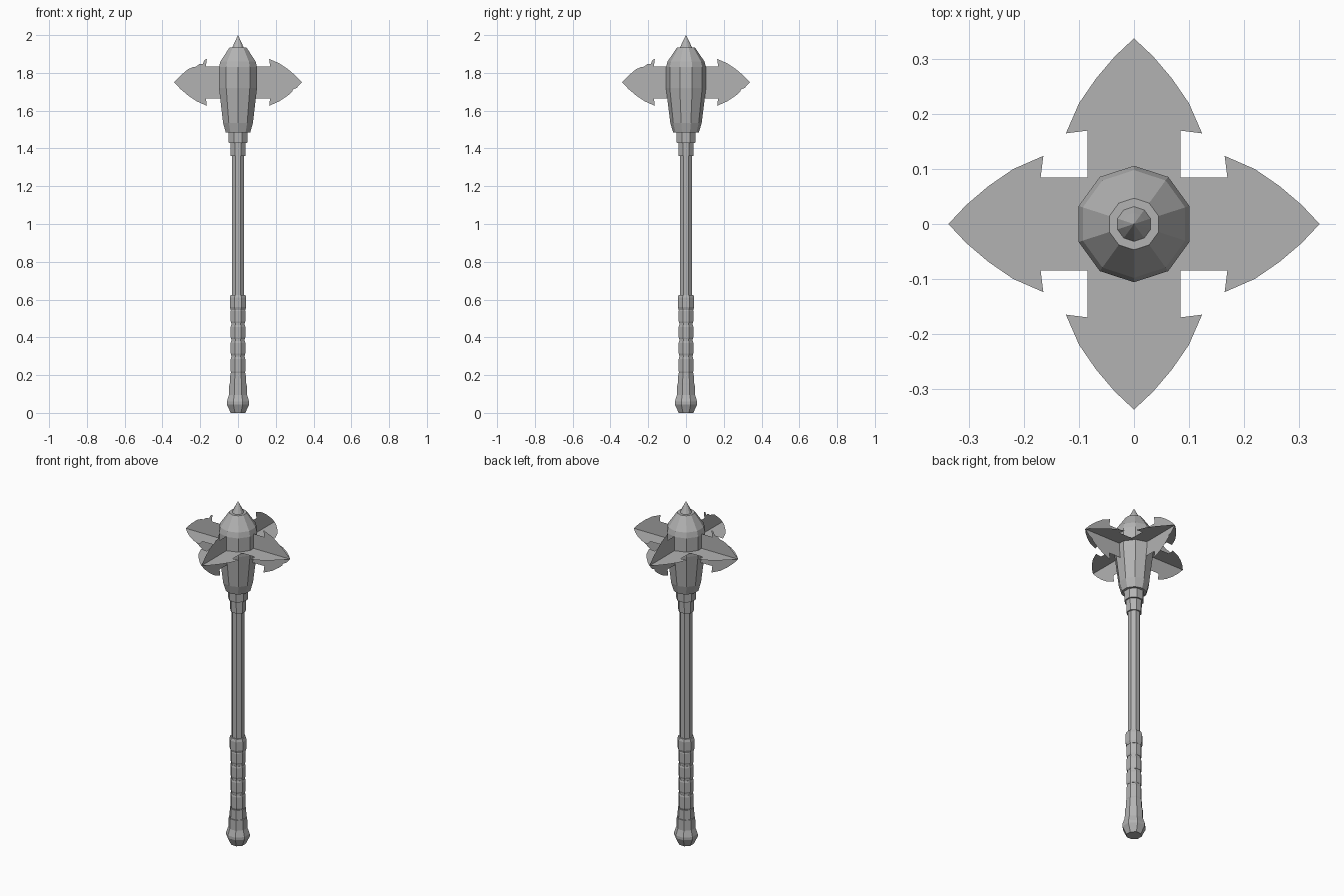
import bpy, bmesh
from math import pi, sin, cos
from mathutils import Matrix

cube = bpy.data.objects.get("Cube")
if cube:
    bpy.data.objects.remove(cube, do_unlink=True)

# One plain steel grey for the whole mace
steel = bpy.data.materials.new("steel_grey")
steel.use_nodes = True
colour = (0.45, 0.45, 0.45, 1)
steel.diffuse_color = colour
steel.node_tree.nodes["Principled BSDF"].inputs["Base Color"].default_value = colour


def finish(name, bm):
    bmesh.ops.recalc_face_normals(bm, faces=bm.faces)
    mesh = bpy.data.meshes.new(name)
    bm.to_mesh(mesh)
    bm.free()
    mesh.materials.append(steel)
    obj = bpy.data.objects.new(name, mesh)
    bpy.context.collection.objects.link(obj)
    return obj


def lathe(name, profile, sides, start=pi / 2):
    """Faceted solid of revolution from (radius, height) pairs."""
    bm = bmesh.new()
    rings = []
    for r, z in profile:
        angles = [start + 2 * pi * i / sides for i in range(sides)]
        rings.append([bm.verts.new((r * cos(a), r * sin(a), z)) for a in angles])
    for low, high in zip(rings, rings[1:]):
        for i in range(sides):
            j = (i + 1) % sides
            bm.faces.new((low[i], low[j], high[j], high[i]))
    bm.faces.new(rings[0])
    bm.faces.new(rings[-1])
    bmesh.ops.remove_doubles(bm, verts=bm.verts, dist=0.0002)
    return finish(name, bm)


# Pommel, grip and shaft
turn = pi / 8
lathe("pommel", [(.042, 0), (.064, .045), (.064, .06), (.05, .1)], 8, turn)
lathe("pommel_collar", [(.052, .09), (.05, .15), (.05, .155)], 8, turn)
lathe("grip_base", [(.046, .15), (.044, .21)], 8, turn)
lathe("grip_core", [(.038, .2), (.037, .56)], 8, turn)
for n, (low, high) in enumerate([(.21, .295), (.305, .38), (.39, .465), (.475, .55)]):
    lathe(f"grip_wrap_{n + 1}", [(.039, low), (.042, low + .01),
                                 (.042, high - .01), (.039, high)], 8, turn)
lathe("grip_ring", [(.042, .545), (.047, .56), (.047, .61), (.042, .625)], 8, turn)
lathe("shaft", [(.034, .6), (.034, 1.4)], 8, turn)

# Collars under the head
lathe("lower_collar", [(.042, 1.36), (.044, 1.44)], 8, turn)
lathe("upper_collar", [(.053, 1.43), (.055, 1.5)], 8, turn)

# Ten-sided head and its spike
lathe("head", [(.068, 1.484), (.083, 1.535), (.106, 1.72), (.106, 1.83),
               (.098, 1.86), (.047, 1.935)], 10)
lathe("top_spike", [(.034, 1.93), (.02, 1.96), (0, 2)], 10)

# Half outline of an arrow-shaped blade, from the root to just before the tip
HALF = [(.05, .085), (.17, .085), (.165, .124), (.22, .1), (.265, .069), (.305, .035)]
TIP = (.338, 0)
NICK_OUTER = HALF[:5] + [(.288, .049), (.29, .038), (.31, .03)]
NICK_INNER = HALF[:3] + [(.178, .118), (.186, .098), (.205, .097),
                         (.222, .083), (.24, .08)] + HALF[4:]


def blade(name, upper, lower, spin, upright):
    """Thin double-bevelled plate, flat or on edge, turned about the shaft."""
    bm = bmesh.new()
    outline = upper + [TIP] + [(x, -y) for x, y in reversed(lower)]
    face = bm.faces.new([bm.verts.new((x, y, 0)) for x, y in outline])
    face.normal_update()
    if face.normal.z < 0:
        face.normal_flip()
    bmesh.ops.inset_region(bm, faces=[face], thickness=.014, depth=.005)
    copy = bmesh.ops.duplicate(bm, geom=bm.verts[:] + bm.edges[:] + bm.faces[:])
    for v in copy["geom"]:
        if isinstance(v, bmesh.types.BMVert):
            v.co.z *= -1
    bmesh.ops.remove_doubles(bm, verts=bm.verts, dist=0.0002)
    matrix = Matrix.Translation((0, 0, 1.75)) @ Matrix.Rotation(spin, 4, 'Z')
    if upright:
        matrix = matrix @ Matrix.Rotation(pi / 2, 4, 'X')
    bm.transform(matrix)
    return finish(name, bm)


# Four arms, each a flat blade crossed by an upright one
for n, side in enumerate(["left", "back", "right", "front"]):
    blade(f"{side}_flat_blade", HALF, HALF, n * pi / 2, False)
    if n < 2:
        blade(f"{side}_upright_blade", HALF, NICK_OUTER, n * pi / 2, True)
    else:
        blade(f"{side}_upright_blade", NICK_INNER, HALF, n * pi / 2, True)
